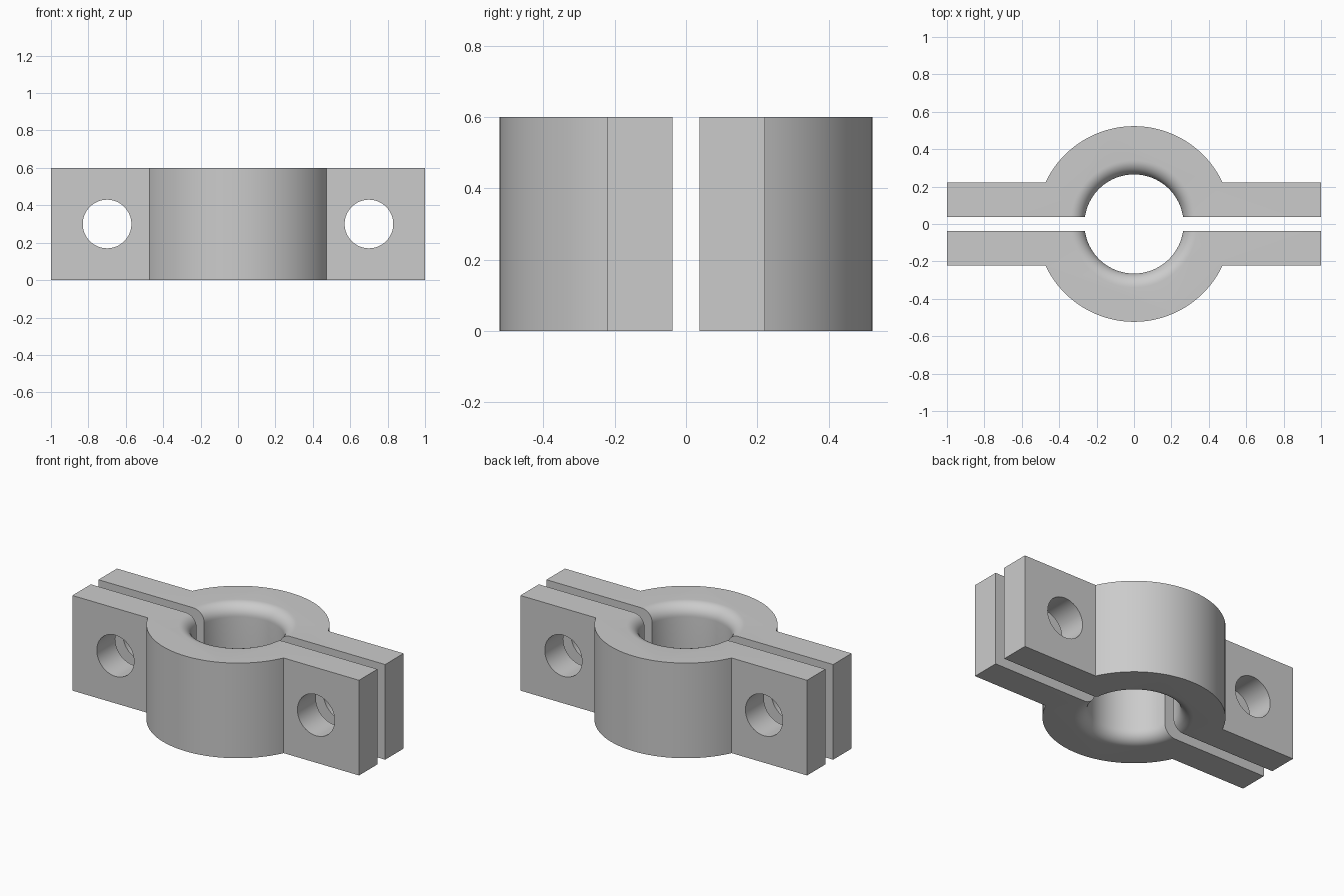
import bpy, bmesh
from math import sin, cos, pi, asin, sqrt, tau
from mathutils import Matrix, Vector

HEIGHT, GAP, EAR_Y = 0.6, 0.038, 0.222
OUTER_R, BORE_R, FILLET = 0.523, 0.265, 0.075
BOLT_X, BOLT_R = 0.7, 0.13

if "Cube" in bpy.data.objects:
    bpy.data.objects.remove(bpy.data.objects["Cube"])

steel = bpy.data.materials.new("plain_grey")
steel.use_nodes = True
grey = (0.6, 0.6, 0.6, 1)
steel.diffuse_color = grey
steel.node_tree.nodes["Principled BSDF"].inputs["Base Color"].default_value = grey


def make_object(name, bm):
    bmesh.ops.recalc_face_normals(bm, faces=bm.faces[:])
    mesh = bpy.data.meshes.new(name)
    bm.to_mesh(mesh)
    bm.free()
    mesh.materials.append(steel)
    obj = bpy.data.objects.new(name, mesh)
    bpy.context.collection.objects.link(obj)
    return obj


def clamp_body(name, side):
    """Half ring with two flat ears, extruded upwards."""
    start = asin(EAR_Y / OUTER_R)
    steps = 48
    outline = [(1, GAP), (1, EAR_Y)]
    for i in range(steps + 1):
        a = start + (pi - 2 * start) * i / steps
        outline.append((OUTER_R * cos(a), OUTER_R * sin(a)))
    outline += [(-1, EAR_Y), (-1, GAP)]
    bm = bmesh.new()
    face = bm.faces.new([bm.verts.new((x, side * y, 0)) for x, y in outline])
    result = bmesh.ops.extrude_face_region(bm, geom=[face])
    top = [v for v in result["geom"] if isinstance(v, bmesh.types.BMVert)]
    bmesh.ops.translate(bm, verts=top, vec=(0, 0, HEIGHT))
    return make_object(name, bm)


def bore_cutter():
    """Lathed plug that flares at both rims to leave rounded edges."""
    rim, steps = BORE_R + FILLET, 10
    upper = [(rim - FILLET * cos(pi / 2 * i / steps),
              HEIGHT - FILLET + FILLET * sin(pi / 2 * i / steps))
             for i in range(steps + 1)]
    upper += [(rim, HEIGHT + 0.1), (0, HEIGHT + 0.1)]
    profile = [(r, HEIGHT - z) for r, z in reversed(upper)] + upper
    bm = bmesh.new()
    verts = [bm.verts.new((r, 0, z)) for r, z in profile]
    edges = [bm.edges.new(pair) for pair in zip(verts, verts[1:])]
    bmesh.ops.spin(bm, geom=verts + edges, cent=(0, 0, 0), axis=(0, 0, 1),
                   angle=tau, steps=96)
    bmesh.ops.remove_doubles(bm, verts=bm.verts[:], dist=0.0001)
    return make_object("bore_cutter", bm)


def bolt_cutter(x):
    bm = bmesh.new()
    place = Matrix.Translation((x, 0, HEIGHT / 2)) @ Matrix.Rotation(pi / 2, 4, "X")
    bmesh.ops.create_cone(bm, cap_ends=True, segments=64, radius1=BOLT_R,
                          radius2=BOLT_R, depth=1, matrix=place)
    return make_object("bolt_cutter", bm)


cutters = [bore_cutter(), bolt_cutter(-BOLT_X), bolt_cutter(BOLT_X)]
halves = [clamp_body("front_clamp_half", -1), clamp_body("back_clamp_half", 1)]

# Cut the bore and bolt holes, then bake the result
for half in halves:
    for cutter in cutters:
        cutter.hide_render = True
        mod = half.modifiers.new("hole", "BOOLEAN")
        mod.operation = "DIFFERENCE"
        mod.solver = "EXACT"
        mod.object = cutter
    depsgraph = bpy.context.evaluated_depsgraph_get()
    baked = bpy.data.meshes.new_from_object(half.evaluated_get(depsgraph))
    half.modifiers.clear()
    half.data = baked
for cutter in cutters:
    bpy.data.objects.remove(cutter)

# Smooth the curved walls, keep the machined edges sharp
bpy.ops.object.select_all(action="DESELECT")
for half in halves:
    half.select_set(True)
bpy.context.view_layer.objects.active = halves[0]
bpy.ops.object.shade_smooth_by_angle(angle=pi / 6)
